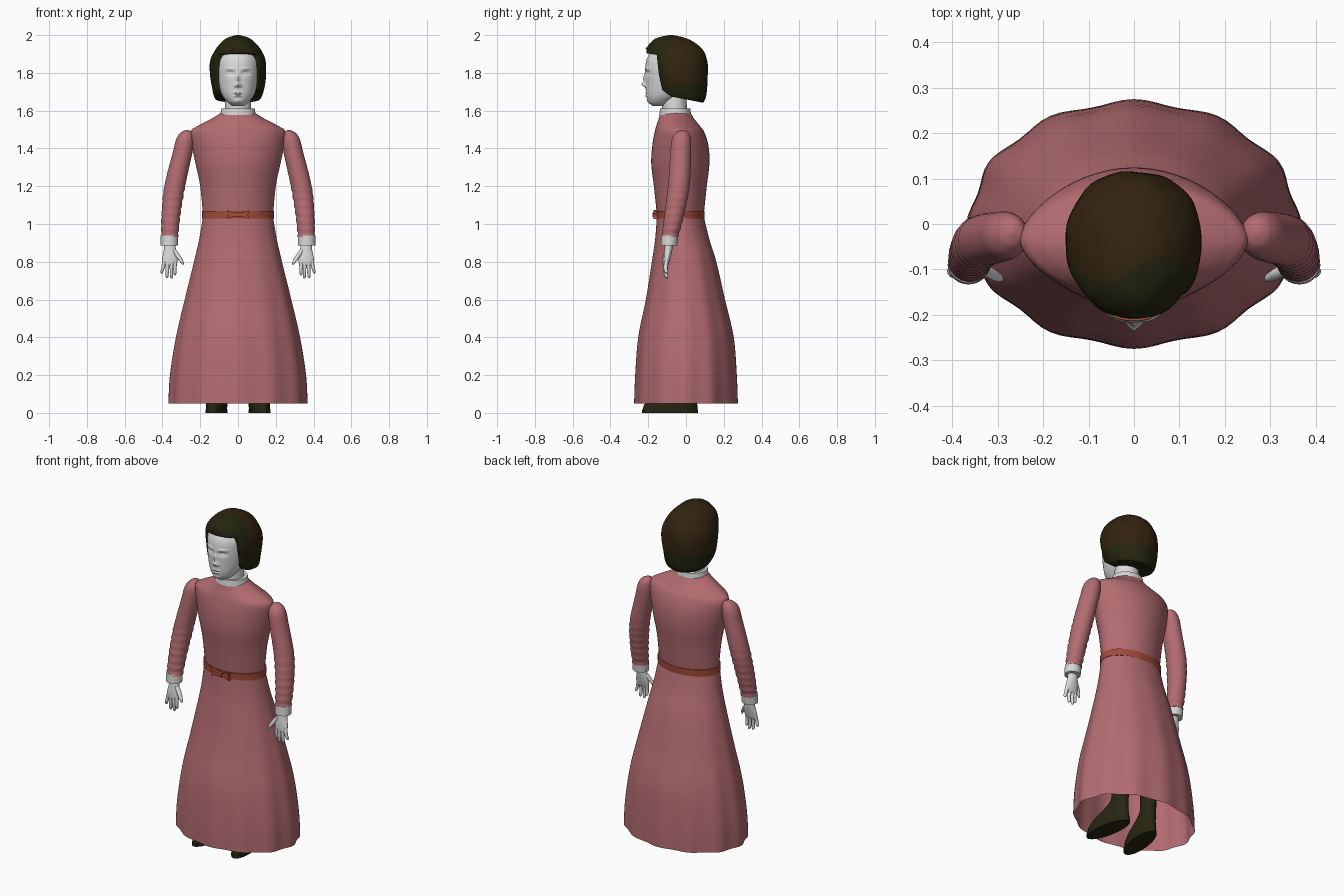
import bpy, bmesh, math
from math import sin, cos, pi, exp

cube = bpy.data.objects.get("Cube")
if cube:
    bpy.data.objects.remove(cube, do_unlink=True)


def material(name, rgb):
    m = bpy.data.materials.new(name)
    m.use_nodes = True
    m.diffuse_color = (*rgb, 1)
    m.node_tree.nodes["Principled BSDF"].inputs["Base Color"].default_value = (*rgb, 1)
    return m


ROSE = material("rose cloth", (0.45, 0.15, 0.165))
BRICK = material("brick belt", (0.36, 0.07, 0.04))
PALE = material("pale skin", (0.72, 0.72, 0.72))
LINEN = material("white linen", (0.68, 0.68, 0.66))
BROWN = material("brown hair", (0.033, 0.017, 0.005))
OLIVE = material("olive hair", (0.018, 0.018, 0.005))
LEATHER = material("dark leather", (0.02, 0.019, 0.006))


def finish(name, bm, mats, angle=50):
    bmesh.ops.recalc_face_normals(bm, faces=bm.faces)
    me = bpy.data.meshes.new(name)
    bm.to_mesh(me)
    bm.free()
    ob = bpy.data.objects.new(name, me)
    bpy.context.collection.objects.link(ob)
    for m in mats:
        me.materials.append(m)
    bpy.ops.object.select_all(action="DESELECT")
    bpy.context.view_layer.objects.active = ob
    ob.select_set(True)
    bpy.ops.object.shade_smooth_by_angle(angle=math.radians(angle))
    return ob


def spline(keys, steps):
    """Smooth rows between the key rows."""
    out = []
    last = len(keys) - 1
    for i in range(last):
        a, b, c, d = keys[max(i - 1, 0)], keys[i], keys[i + 1], keys[min(i + 2, last)]
        for s in range(steps):
            t = s / steps
            out.append([q + t * (r - p) / 2 + t * t * (p - 2.5 * q + 2 * r - w / 2)
                        + t ** 3 * (1.5 * (q - r) + (w - p) / 2)
                        for p, q, r, w in zip(a, b, c, d)])
    return out + [list(keys[-1])]


def loft(name, keys, mats, segs=32, steps=5, power=1.0, caps=True, warp=None, side=1):
    """Skin stacked oval rings given as (z, centre x, centre y, radius x, radius y)."""
    bm = bmesh.new()
    rings = []
    for z, cx, cy, rx, ry in spline(keys, steps):
        ring = []
        for k in range(segs):
            a = 2 * pi * k / segs
            s = math.copysign(abs(sin(a)) ** power, sin(a))
            p = (cx + abs(rx) * cos(a), cy + abs(ry) * s, z)
            if warp:
                p = warp(*p, a, cy)
            ring.append(bm.verts.new((p[0] * side, p[1], p[2])))
        rings.append(ring)
    for lo, hi in zip(rings, rings[1:]):
        for k in range(segs):
            j = (k + 1) % segs
            bm.faces.new((lo[k], lo[j], hi[j], hi[k]))
    if caps:
        bm.faces.new(rings[0])
        bm.faces.new(rings[-1])
    return finish(name, bm, mats)


def prism(name, outline, axis, lo, hi, mats):
    """Extrude an outline along x or y."""
    bm = bmesh.new()
    ends = [[bm.verts.new((d, u, v) if axis == "x" else (u, d, v)) for u, v in outline]
            for d in (lo, hi)]
    bm.faces.new(ends[0])
    bm.faces.new(ends[1])
    for k in range(len(outline)):
        j = (k + 1) % len(outline)
        bm.faces.new((ends[0][k], ends[0][j], ends[1][j], ends[1][k]))
    return finish(name, bm, mats, 30)


# Skirt with soft folds that deepen towards the hem, open below
def folds(x, y, z, a, cy):
    f = 1 + 0.018 * (1.04 - z) * cos(12 * a)
    return x * f, cy + (y - cy) * f, z


loft("skirt", [(0.05, 0, 0, .362, .27), (.2, 0, 0, .355, .265), (.4, 0, 0, .325, .25),
               (.6, 0, -.003, .28, .208), (.8, 0, -.01, .232, .17), (.92, 0, -.02, .205, .143),
               (1.04, 0, -.03, .185, .124)], [ROSE], segs=96, caps=False, warp=folds)

# Bodice, belt and bow
loft("bodice", [(1.03, 0, -.03, .184, .122), (1.2, 0, -.03, .2, .14), (1.32, 0, -.03, .225, .154),
                (1.42, 0, -.03, .245, .148), (1.49, 0, -.035, .25, .13), (1.52, 0, -.042, .212, .115),
                (1.555, 0, -.05, .145, .095), (1.588, 0, -.056, .09, .08)],
     [ROSE], segs=64, power=1.2)
loft("belt", [(1.03, 0, -.03, .19, .127), (1.07, 0, -.03, .19, .129)], [BRICK], segs=64, steps=1)
for side in (-1, 1):
    wing = [(.008, 1.057), (.06, 1.073), (.052, 1.05), (.06, 1.027), (.008, 1.043)]
    prism("bow_wing", [(x * side, z) for x, z in wing], "y", -.172, -.152, [BRICK])
prism("bow_knot", [(-.013, 1.038), (.013, 1.038), (.013, 1.062), (-.013, 1.062)],
      "y", -.178, -.152, [BRICK])

# Collar and neck
loft("collar", [(1.577, 0, -.057, .094, .084), (1.612, 0, -.057, .088, .08)],
     [LINEN], segs=48, steps=1)
loft("neck", [(1.6, 0, -.06, .07, .066), (1.7, 0, -.065, .066, .064)], [PALE], steps=2)

# Head: smooth oval with features pushed in or out (x, z, width, height, depth)
FEATURES = [(0, 1.768, .009, .024, -.012), (0, 1.738, .013, .011, -.02),
            (.014, 1.731, .007, .006, -.008), (.04, 1.798, .02, .011, .015),
            (.04, 1.796, .013, .007, -.009), (.042, 1.822, .024, .007, -.005),
            (.012, 1.695, .014, .004, -.005), (.008, 1.679, .012, .005, -.007),
            (0, 1.687, .022, .002, .004), (0, 1.65, .018, .01, -.005)]


def face(x, y, z, a, cy):
    if y < cy - .02:
        y += sum(d * exp(-((abs(x) - fx) / w) ** 2 - ((z - fz) / h) ** 2)
                 for fx, fz, w, h, d in FEATURES)
    return x, y, z


loft("head", [(1.625, 0, -.14, .028, .035), (1.645, 0, -.135, .055, .064), (1.68, 0, -.115, .083, .095),
              (1.74, 0, -.09, .105, .124), (1.82, 0, -.08, .115, .136), (1.88, 0, -.075, .11, .13),
              (1.94, 0, -.075, .07, .09)], [PALE], segs=128, steps=16, warp=face)


# Hair: full bob, trimmed by a side profile to open the face and shape the hemline
def waves(x, y, z, a, cy):
    f = 1 + .012 * sin(5 * a + 30 * z) + .006 * sin(11 * a - 20 * z)
    return x * f, cy + (y - cy) * f, z


hair = loft("hair", [(1.635, 0, 0, .09, .085), (1.66, 0, -.015, .118, .115), (1.70, 0, -.03, .134, .138),
                     (1.78, 0, -.035, .147, .151), (1.86, 0, -.045, .147, .157),
                     (1.92, 0, -.06, .122, .15), (1.96, 0, -.07, .09, .117),
                     (1.985, 0, -.078, .058, .075), (2.0, 0, -.08, .01, .012)],
            [OLIVE, BROWN], segs=64, power=.85, warp=waves)
for f in hair.data.polygons:
    f.material_index = int(f.center.y > -.1 + .03 * sin(25 * f.center.x) and f.center.z > 1.74)
cutter = prism("hair_cutter", [(-.4, 1.91), (-.215, 1.905), (-.155, 1.895), (-.145, 1.8),
                               (-.125, 1.71), (-.08, 1.675), (0, 1.66), (.09, 1.642),
                               (.09, 1.55), (-.4, 1.55)], "x", -.3, .3, [OLIVE])
cutter.hide_render = True
trim = hair.modifiers.new("trim", "BOOLEAN")
trim.operation = "DIFFERENCE"
trim.object = cutter
bpy.ops.object.select_all(action="DESELECT")
bpy.context.view_layer.objects.active = hair
hair.select_set(True)
bpy.ops.object.modifier_apply(modifier="trim")
bpy.data.objects.remove(cutter, do_unlink=True)

# Thin pin across the fringe
curve = bpy.data.curves.new("hair_pin", "CURVE")
curve.dimensions = "3D"
curve.bevel_depth = .003
line = curve.splines.new("POLY")
line.points.add(8)
for i, p in enumerate(line.points):
    x = -.045 + .01 * i
    p.co = (x, -.211 + 4 * x * x, 1.932 - 6 * x * x, 1)
curve.materials.append(BRICK)
bpy.context.collection.objects.link(bpy.data.objects.new("hair_pin", curve))


# Arms, hands and boots on both sides
def creases(x, y, z, a, cy):
    amount = .0025 * max(0, min(1, (1.35 - z) * 5))
    return x + amount * cos(a) * sin(150 * z), y + amount * sin(a) * sin(150 * z), z


def toe_out(x, y, z, a, cy):
    t = math.radians(9)
    return .1 + (x - .1) * cos(t) - y * sin(t), (x - .1) * sin(t) + y * cos(t), z


# finger: base x, tip x, tip z
FINGERS = [(.334, .334, .728), (.353, .351, .711), (.372, .376, .714), (.39, .404, .738)]

for side, label in ((-1, "right"), (1, "left")):
    loft(label + "_sleeve",
         [(1.497, .27, -.02, .005, .006), (1.485, .272, -.02, .03, .032), (1.45, .28, -.025, .047, .05),
          (1.38, .293, -.028, .052, .055), (1.2, .335, -.038, .055, .057),
          (1.05, .355, -.062, .05, .052), (.93, .362, -.085, .045, .043)],
         [ROSE], steps=10, warp=creases, side=side)
    loft(label + "_cuff", [(.94, .363, -.085, .046, .045), (.885, .364, -.09, .046, .043)],
         [LINEN], steps=1, side=side)
    loft(label + "_palm",
         [(.9, .362, -.09, .028, .022), (.86, .36, -.094, .033, .021), (.82, .36, -.1, .041, .018),
          (.79, .362, -.104, .039, .013), (.778, .362, -.105, .03, .007)], [PALE], side=side)
    for bx, tx, tz in FINGERS:
        mid = (.8 + tz) / 2
        loft(label + "_finger",
             [(.805, bx, -.103, .011, .012), (mid, (bx + tx) / 2, -.108, .009, .011),
              (tz + .008, tx, -.104, .0075, .009), (tz, tx, -.103, .002, .002)],
             [PALE], segs=12, steps=3, side=side)
    loft(label + "_thumb",
         [(.865, .34, -.098, .012, .014), (.83, .317, -.108, .014, .013),
          (.8, .298, -.118, .01, .01), (.783, .291, -.12, .003, .003)],
         [PALE], segs=12, steps=3, side=side)
    loft(label + "_boot_sole", [(0, .1, -.085, .054, .15), (.018, .1, -.085, .054, .15)],
         [LEATHER], steps=1, warp=toe_out, side=side)
    loft(label + "_boot",
         [(.018, .1, -.085, .051, .146), (.05, .1, -.08, .053, .14), (.085, .1, -.06, .05, .115),
          (.12, .1, -.025, .046, .078), (.17, .1, 0, .042, .052), (.32, .1, .005, .045, .05)],
         [LEATHER], warp=toe_out, side=side)
